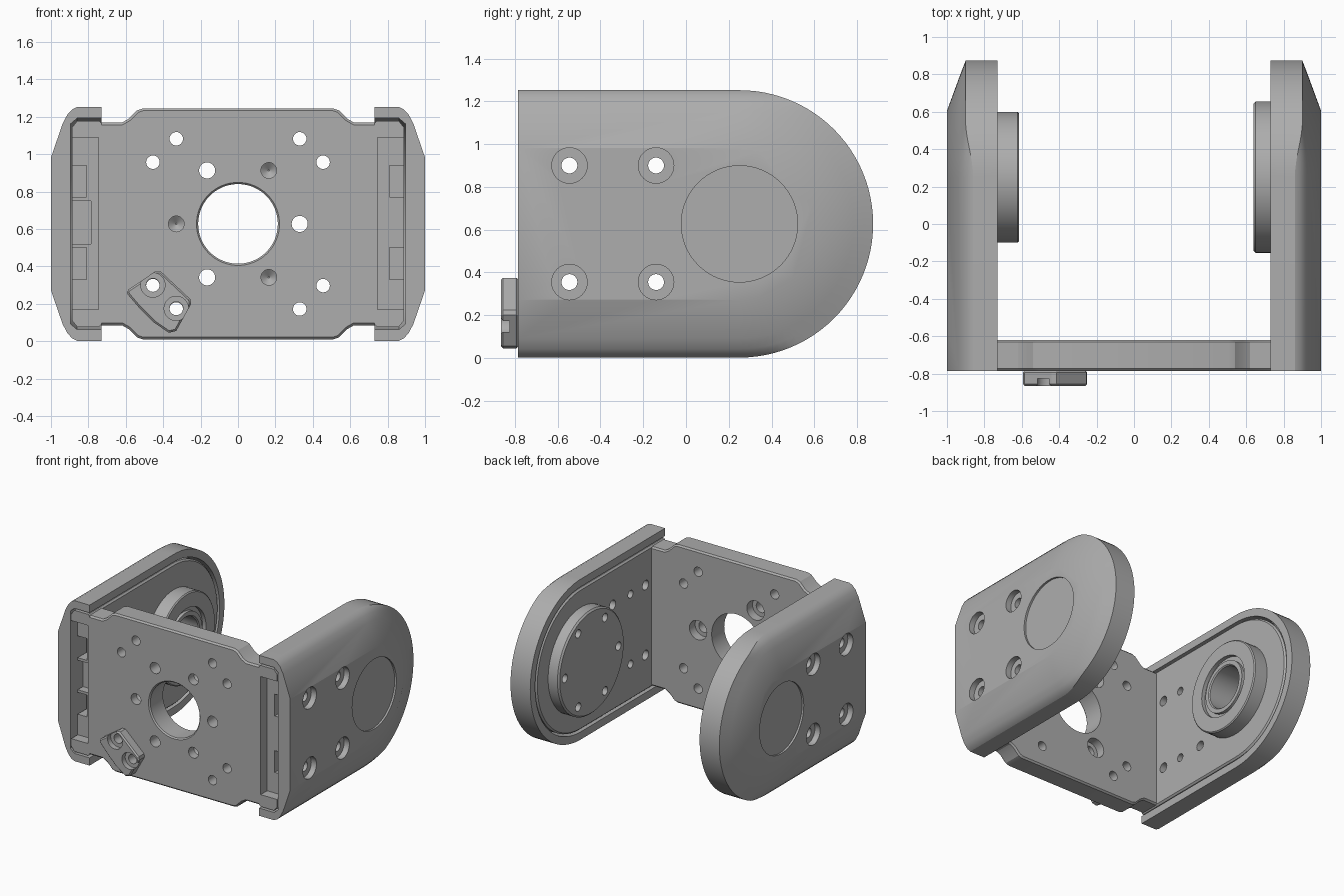
import bpy, bmesh
from math import sin, cos, pi, radians

cube = bpy.data.objects.get("Cube")
if cube:
    bpy.data.objects.remove(cube)

GREY = (0.42, 0.42, 0.42, 1)
mat = bpy.data.materials.new("machined grey")
mat.use_nodes = True
mat.diffuse_color = GREY
mat.node_tree.nodes["Principled BSDF"].inputs["Base Color"].default_value = GREY

MID = 0.627      # height of the pivot and the main bore
PIVOT = 0.25     # depth of the pivot
FRONT = -0.785


def loft(bm, rings):
    """Skin equal-length rings and cap both ends."""
    vs = [[bm.verts.new(p) for p in ring] for ring in rings]
    n = len(vs[0])
    faces = [bm.faces.new((a[i], a[(i + 1) % n], b[(i + 1) % n], b[i]))
             for a, b in zip(vs, vs[1:]) for i in range(n)]
    faces += [bm.faces.new(vs[0]), bm.faces.new(vs[-1])]
    bmesh.ops.recalc_face_normals(bm, faces=faces)


def lathe(bm, axis, c, profile, n=32):
    """Round solid from (position along axis, radius) pairs."""
    def pt(t, r, a):
        u, v = c[0] + r * cos(a), c[1] + r * sin(a)
        return (t, u, v) if axis == "x" else (u, t, v)
    loft(bm, [[pt(t, r, 2 * pi * i / n) for i in range(n)] for t, r in profile])


def box(bm, x0, x1, y0, y1, z0, z1):
    loft(bm, [[(x0, y, z0), (x1, y, z0), (x1, y, z1), (x0, y, z1)] for y in (y0, y1)])


def make(name, bm):
    me = bpy.data.meshes.new(name)
    bm.to_mesh(me)
    bm.free()
    ob = bpy.data.objects.new(name, me)
    bpy.context.collection.objects.link(ob)
    me.materials.append(mat)
    return ob


def apply_mods(ob):
    dg = bpy.context.evaluated_depsgraph_get()
    me = bpy.data.meshes.new_from_object(ob.evaluated_get(dg))
    ob.modifiers.clear()
    ob.data = me


def bevel(ob, width):
    m = ob.modifiers.new("bevel", "BEVEL")
    m.width, m.segments, m.angle_limit = width, 1, radians(50)
    apply_mods(ob)


def cut(ob, bm):
    tool = make("cutter", bm)
    tool.hide_render = True
    m = ob.modifiers.new("cut", "BOOLEAN")
    m.operation, m.solver, m.object = "DIFFERENCE", "EXACT", tool
    apply_mods(ob)
    bpy.data.objects.remove(tool)


def u_ring(s, inset, x_side, x_back, front):
    """Outline with a round back; x blends from the straight edges to the back."""
    n, r = 48, 0.625 - inset
    pts = [(s * x_side, front, MID - r)]
    for i in range(n + 1):
        a = -pi / 2 + pi * i / n
        w = min(1, max(0, (abs(a) - radians(62)) / radians(28)))
        w = w * w * (3 - 2 * w)
        pts.append((s * (x_back + (x_side - x_back) * w), PIVOT + r * cos(a), MID + r * sin(a)))
    return pts + [(s * x_side, front, MID + r)]


def u_solid(bm, s, rows, front):
    loft(bm, [u_ring(s, *row, front) for row in rows])


SCREWS = [(y, z) for y in (-0.545, -0.14) for z in (0.355, 0.9)]

for s, side in ((1, "left"), (-1, "right")):
    # outer cover: chamfered shell, open at the front and inside
    bm = bmesh.new()
    u_solid(bm, s, [(0, .73, .73), (0, .86, .9), (.012, .885, .9045), (.04, .912, .915),
                    (.09, .938, .934), (.27, 1, 1)], FRONT)
    cover = make(side + "_cover", bm)
    bm = bmesh.new()
    u_solid(bm, s, [(.06, .7, .7), (.06, .86, .86), (.09, .895, .895)], FRONT - .1)
    cut(cover, bm)
    bm = bmesh.new()
    lathe(bm, "x", (PIVOT, MID), [(s * .985, .272), (s * 1.05, .272)], 64)
    for c in SCREWS:
        lathe(bm, "x", c, [(s * .8, .037), (s * .955, .037), (s * .955, .083), (s * 1.05, .083)])
    cut(cover, bm)

    # arm plate inside the cover
    bm = bmesh.new()
    u_solid(bm, s, [(.087, .73, .73), (.075, .742, .742), (.075, .86, .86), (.11, .888, .888)], FRONT)
    arm = make(side + "_arm", bm)
    bm = bmesh.new()
    box(bm, s * .745, s * .95, FRONT - .1, FRONT + .08, .17, 1.09)
    cut(arm, bm)
    bm = bmesh.new()
    for z in (.33, .77):
        box(bm, s * .81, s * .95, FRONT, -.6, z, z + .17)
    cut(arm, bm)
    if s < 0:
        bm = bmesh.new()
        box(bm, s * .785, s * .95, FRONT, -.64, .52, .75)
        cut(arm, bm)
    bm = bmesh.new()
    for c in SCREWS:
        lathe(bm, "x", c, [(s * .7, .037), (s * .95, .037)])
    for z in (.355, .9):
        lathe(bm, "x", (-.36, z), [(s * .7, .03), (s * .8, .03)])
    if s < 0:
        lathe(bm, "x", (PIVOT, MID), [(s * .7, .3), (s * .87, .3)], 64)
    cut(arm, bm)

# drive disc with a ring of blind holes
bm = bmesh.new()
lathe(bm, "x", (PIVOT, MID), [(.75, .405), (.65, .405), (.638, .393)], 64)
disc = make("drive_disc", bm)
bm = bmesh.new()
for k in range(6):
    a = k * pi / 3
    lathe(bm, "x", (PIVOT + .33 * cos(a), MID + .33 * sin(a)), [(.6, .032), (.71, .032)])
cut(disc, bm)

# bearing with stepped rings and a deep bore
bm = bmesh.new()
lathe(bm, "x", (PIVOT, MID), [(-.85, .16), (-.63, .16), (-.622, .168), (-.622, .2), (-.645, .2),
                              (-.645, .235), (-.615, .235), (-.615, .342), (-.623, .35), (-.88, .35)], 64)
make("bearing", bm)

# front plate
half = [(.51, .01), (.54, .02), (.585, .065), (.62, .085), (.745, .085)]
half += [(x, 2 * MID - z) for x, z in reversed(half)]
outline = half + [(-x, z) for x, z in reversed(half)]
bm = bmesh.new()
loft(bm, [[(x, y, z) for x, z in outline] for y in (FRONT, -.62)])
plate = make("front_plate", bm)
bevel(plate, .012)
bm = bmesh.new()
lathe(bm, "y", (0, MID), [(-.9, .23), (FRONT, .222), (FRONT + .01, .213), (-.5, .213)], 64)
for k in range(6):
    c = (.33 * cos(k * pi / 3), MID + .33 * sin(k * pi / 3))
    if k in (1, 3, 5):   # blind pointed hole
        lathe(bm, "y", c, [(-.9, .042), (-.72, .042), (-.69, .004)])
    else:                # screw hole counterbored from behind
        lathe(bm, "y", c, [(-.9, .043), (-.69, .043), (-.69, .075), (-.5, .075)])
for sx in (-1, 1):
    for x, dz in ((.33, .455), (.455, .33)):
        for sz in (-1, 1):
            lathe(bm, "y", (sx * x, MID + sz * dz), [(-.9, .036), (-.5, .036)])
cut(plate, bm)

# end-stop block on the front plate
stop = [(-.595, .27), (-.44, .375), (-.415, .375), (-.255, .225), (-.25, .2),
        (-.33, .055), (-.37, .045), (-.45, .1), (-.53, .18), (-.59, .25)]
bm = bmesh.new()
loft(bm, [[(x, y, z) for x, z in stop] for y in (-.866, FRONT + .002)])
block = make("stop_block", bm)
bevel(block, .01)
bm = bmesh.new()
for c in ((-.455, .3), (-.33, .175)):
    lathe(bm, "y", c, [(-.95, .065), (-.825, .065), (-.825, .036), (-.7, .036)])
cut(block, bm)

# smooth round walls, crisp edges
for ob in bpy.context.scene.objects:
    if ob.type == "MESH":
        bpy.ops.object.select_all(action="DESELECT")
        ob.select_set(True)
        bpy.context.view_layer.objects.active = ob
        bpy.ops.object.shade_smooth_by_angle(angle=radians(22))
